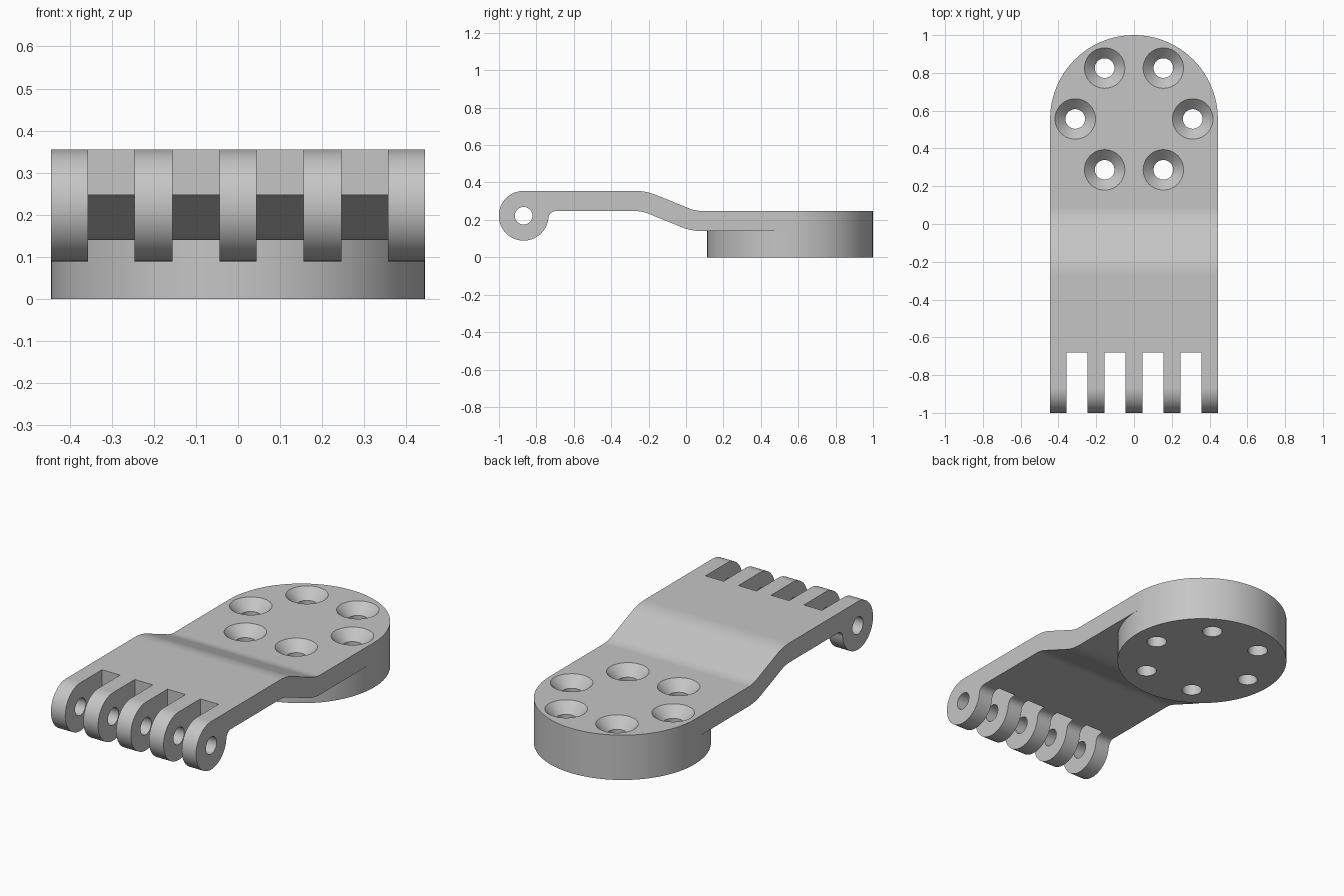
import bpy, bmesh
from math import sin, cos, pi, radians, atan2
from mathutils import Matrix, Vector

if "Cube" in bpy.data.objects:
    bpy.data.objects.remove(bpy.data.objects["Cube"], do_unlink=True)

HALF_W, THICK = 0.444, 0.108      # plate half width and thickness
LOW, HIGH = 0.248, 0.355          # top of the pad end and of the hinge end
PAD_Y = 0.556                     # pad centre
PIN = Vector((-0.868, 0.222))     # hinge pin centre (y, z)
KNUCKLE_R, FILLET_R = 0.133, 0.04

grey = bpy.data.materials.new("light grey")
grey.use_nodes = True
colour = (0.56, 0.56, 0.56, 1)
grey.diffuse_color = colour
grey.node_tree.nodes["Principled BSDF"].inputs["Base Color"].default_value = colour


def make_object(name, bm):
    bmesh.ops.recalc_face_normals(bm, faces=bm.faces)
    mesh = bpy.data.meshes.new(name)
    bm.to_mesh(mesh)
    bm.free()
    mesh.materials.append(grey)
    obj = bpy.data.objects.new(name, mesh)
    bpy.context.collection.objects.link(obj)
    return obj


def cone(name, r1, r2, depth, centre, rotation=None, segments=48):
    bm = bmesh.new()
    matrix = Matrix.Translation(centre) @ (rotation or Matrix())
    bmesh.ops.create_cone(bm, cap_ends=True, segments=segments, radius1=r1,
                          radius2=r2, depth=depth, matrix=matrix)
    return make_object(name, bm)


def box(name, size, centre):
    bm = bmesh.new()
    bmesh.ops.create_cube(bm, size=1, matrix=Matrix.Translation(centre)
                          @ Matrix.Diagonal((*size, 1)))
    return make_object(name, bm)


def arc(centre, radius, start, end, steps):
    return [Vector(centre) + radius * Vector((cos(a), sin(a))) for a in
            (start + (end - start) * i / steps for i in range(steps + 1))]


def combine(target, other, operation):
    mod = target.modifiers.new(operation, 'BOOLEAN')
    mod.operation, mod.solver, mod.object = operation, 'EXACT', other
    bpy.context.view_layer.objects.active = target
    bpy.ops.object.modifier_apply(modifier=mod.name)
    bpy.data.objects.remove(other, do_unlink=True)


# Side profile: hinge barrel, flat, S-bend, flat
bend, mid_r, start_y, end_y = radians(22), 0.232, -0.27, 0.085
upper_c = (start_y, HIGH - THICK / 2 - mid_r)
lower_c = (end_y, LOW - THICK / 2 + mid_r)


def s_bend(offset):
    first = arc(upper_c, mid_r + offset, pi / 2, pi / 2 - bend, 10)
    last = arc(lower_c, mid_r - offset, -pi / 2 - bend, -pi / 2, 10)
    return first + last


under = HIGH - THICK
fillet_z = under - FILLET_R
reach = KNUCKLE_R + FILLET_R
fillet_y = PIN.x + (reach ** 2 - (fillet_z - PIN.y) ** 2) ** 0.5
touch = atan2(fillet_z - PIN.y, fillet_y - PIN.x)
profile = s_bend(THICK / 2)
profile += [Vector((PAD_Y, LOW)), Vector((PAD_Y, LOW - THICK))]
profile += reversed(s_bend(-THICK / 2))
profile += arc((fillet_y, fillet_z), FILLET_R, pi / 2, pi + touch, 10)
profile += arc(PIN, KNUCKLE_R, touch, -3 * pi / 2, 48)[1:]

bm = bmesh.new()
side = bm.faces.new([bm.verts.new((-HALF_W, p.x, p.y)) for p in profile])
extruded = bmesh.ops.extrude_face_region(bm, geom=[side])["geom"]
bmesh.ops.translate(bm, vec=(2 * HALF_W, 0, 0),
                    verts=[g for g in extruded if isinstance(g, bmesh.types.BMVert)])
bracket = make_object("hinge_bracket", bm)

# Gaps between the five knuckles, then the pin bore
for x in (-0.301, -0.1, 0.1, 0.301):
    combine(bracket, box("slot_cutter", (0.111, 0.5, 1), (x, -0.93, 0.2)), 'DIFFERENCE')
combine(bracket, cone("pin_cutter", 0.047, 0.047, 2, (0, PIN.x, PIN.y),
                      Matrix.Rotation(pi / 2, 4, 'Y')), 'DIFFERENCE')

# Round mounting pad
combine(bracket, cone("pad", HALF_W, HALF_W, LOW, (0, PAD_Y, LOW / 2),
                      segments=96), 'UNION')

# Six countersunk screw holes
hole_r, sink_r = 0.052, 0.107
depth, extra = sink_r - hole_r, 0.02
for i in range(6):
    x, y = 0.311 * cos(i * pi / 3), PAD_Y + 0.311 * sin(i * pi / 3)
    combine(bracket, cone("screw_cutter", hole_r, hole_r, 1, (x, y, 0.1)), 'DIFFERENCE')
    combine(bracket, cone("sink_cutter", hole_r, sink_r + extra, depth + extra,
                          (x, y, LOW + (extra - depth) / 2)), 'DIFFERENCE')

# Smooth curves with crisp edges
bpy.ops.object.select_all(action='DESELECT')
bracket.select_set(True)
bpy.context.view_layer.objects.active = bracket
bpy.ops.object.shade_smooth_by_angle(angle=radians(30))
bracket.modifiers.new("even_shading", 'WEIGHTED_NORMAL').keep_sharp = True
